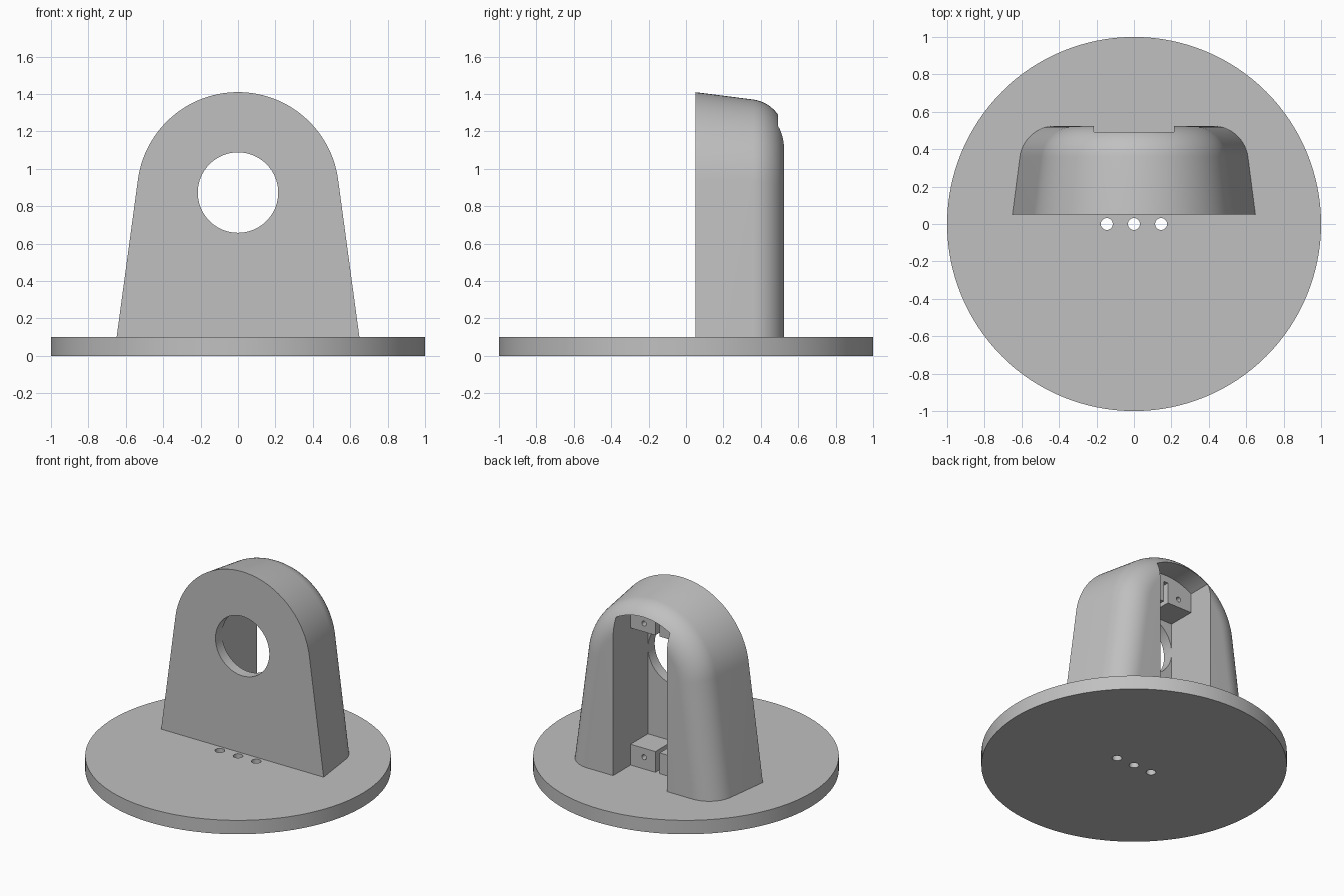
import bpy, bmesh, math

cube = bpy.data.objects.get("Cube")
if cube:
    bpy.data.objects.remove(cube, do_unlink=True)

grey = bpy.data.materials.new("plain grey")
grey.use_nodes = True
colour = (0.53, 0.53, 0.53, 1)
grey.diffuse_color = colour
grey.node_tree.nodes["Principled BSDF"].inputs["Base Color"].default_value = colour

FLOOR = 0.10          # top of the base disc
AXIS_Z = 0.87         # centre of the arch and the round window
LEAN = math.radians(7.7)
FRONT, INNER, BACK = 0.05, 0.127, 0.525
SLOT_X, HOLE_R = 0.215, 0.215


def make_object(name, bm):
    bmesh.ops.recalc_face_normals(bm, faces=bm.faces)
    mesh = bpy.data.meshes.new(name)
    bm.to_mesh(mesh)
    bm.free()
    mesh.materials.append(grey)
    obj = bpy.data.objects.new(name, mesh)
    bpy.context.collection.objects.link(obj)
    return obj


def loft(name, rings):
    """Skin matching closed rings of points and cap both ends."""
    bm = bmesh.new()
    loops = [[bm.verts.new(p) for p in ring] for ring in rings]
    n = len(loops[0])
    for a, b in zip(loops, loops[1:]):
        for i in range(n):
            j = (i + 1) % n
            bm.faces.new((a[i], a[j], b[j], b[i]))
    bm.faces.new(loops[0])
    bm.faces.new(loops[-1])
    return make_object(name, bm)


def box(name, lo, hi):
    corners = [(lo[0], lo[1]), (hi[0], lo[1]), (hi[0], hi[1]), (lo[0], hi[1])]
    return loft(name, [[(x, y, z) for x, y in corners] for z in (lo[2], hi[2])])


def cylinder(name, radius, start, end, axis, centre, sides=64):
    """Cylinder along 'y' or 'z'; centre holds the two other coordinates."""
    rings = []
    for t in (start, end):
        ring = []
        for i in range(sides):
            a = math.tau * i / sides
            u, v = centre[0] + radius * math.cos(a), centre[1] + radius * math.sin(a)
            ring.append((u, t, v) if axis == 'y' else (u, v, t))
        rings.append(ring)
    return loft(name, rings)


def cut(obj, cutters):
    bpy.context.view_layer.objects.active = obj
    for c in cutters:
        c.hide_render = True
        mod = obj.modifiers.new("cut", 'BOOLEAN')
        mod.operation, mod.solver, mod.object = 'DIFFERENCE', 'EXACT', c
        bpy.ops.object.modifier_apply(modifier=mod.name)
        bpy.data.objects.remove(c, do_unlink=True)


def smooth(obj):
    bpy.ops.object.select_all(action='DESELECT')
    obj.select_set(True)
    bpy.context.view_layer.objects.active = obj
    bpy.ops.object.shade_smooth_by_angle(angle=math.radians(25))


# Round base with three drilled holes
base = cylinder("base_disc", 1.0, 0, FLOOR, 'z', (0, 0), 128)
cut(base, [cylinder("drill", 0.032, -0.1, 0.2, 'z', (x, 0), 32)
           for x in (-0.145, 0, 0.145)])
smooth(base)


# Arched housing: leaning sides, tapering to a rounded back edge
def arch_ring(r, y, steps=56):
    foot = (r + (AXIS_Z - FLOOR) * math.sin(LEAN)) / math.cos(LEAN)
    ring = [(foot, y, FLOOR)]
    for i in range(steps + 1):
        a = -LEAN * -1 + (math.pi - 2 * LEAN) * i / steps
        ring.append((r * math.cos(a), y, AXIS_Z + r * math.sin(a)))
    return ring + [(-foot, y, FLOOR)]


FILLET, CORE = 0.19, 0.312
rings = [arch_ring(0.54, FRONT)]
for i in range(15):
    a = LEAN + (math.pi / 2 - LEAN) * i / 14
    rings.append(arch_ring(CORE + FILLET * math.cos(a),
                           BACK - FILLET + FILLET * math.sin(a)))
housing = loft("arched_housing", rings)

# Rear channel with a curved ceiling, and the round window
CEILING = 0.42
spread = math.asin(SLOT_X / CEILING)
channel = [(-SLOT_X, 0), (SLOT_X, 0)]
for i in range(17):
    a = spread - 2 * spread * i / 16
    channel.append((CEILING * math.sin(a), AXIS_Z + CEILING * math.cos(a)))
cut(housing, [
    loft("channel", [[(x, y, z) for x, z in channel] for y in (INNER, 0.8)]),
    cylinder("window", HOLE_R, -0.1, 0.2, 'y', (0, AXIS_Z + 0.003), 96),
])
smooth(housing)

# Split mounting blocks at the bottom and top of the channel
BLOCK_BACK, GAP = 0.325, 0.017
for level, low, high, hole_z in (("lower", FLOOR, 0.25, 0.185),
                                 ("upper", 1.09, 1.30, 1.15)):
    for side, s in (("left", 1), ("right", -1)):
        x0, x1 = sorted((s * GAP, s * (SLOT_X + 0.003)))
        block = box(f"{level}_{side}_block", (x0, INNER - 0.004, low),
                    (x1, BLOCK_BACK, high))
        cut(block, [cylinder("screw_hole", 0.018, 0.15, 0.5, 'y',
                             (s * 0.108, hole_z), 24)])
        smooth(block)
box("upper_block_bridge", (-GAP, INNER - 0.004, 1.24), (GAP, BLOCK_BACK, 1.30))
